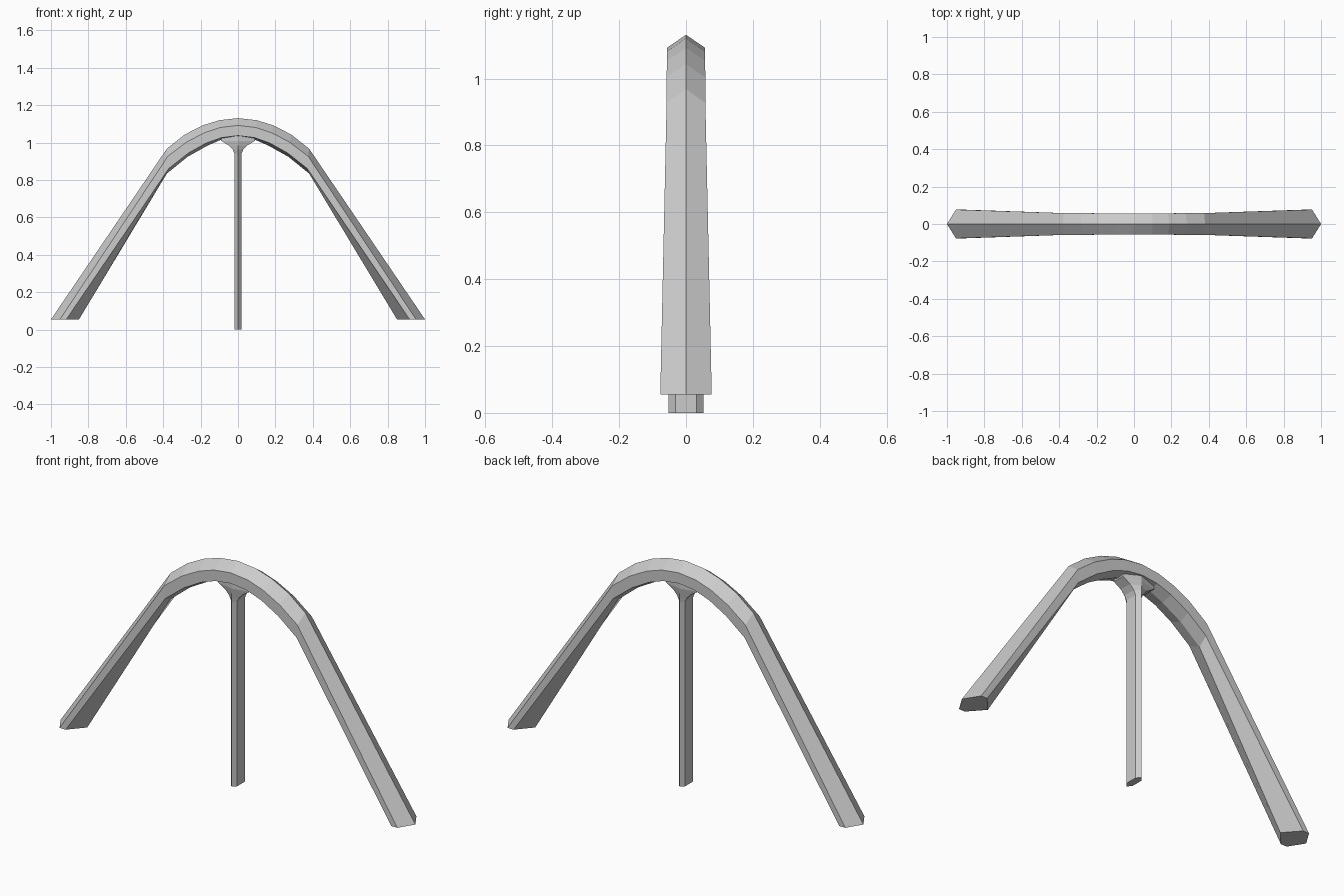
import bpy
import bmesh

if "Cube" in bpy.data.objects:
    bpy.data.objects.remove(bpy.data.objects["Cube"])


def loft(name, rings):
    """Skin matching rings of points and cap both ends."""
    bm = bmesh.new()
    loops = [[bm.verts.new(p) for p in ring] for ring in rings]
    for a, b in zip(loops, loops[1:]):
        n = len(a)
        for i in range(n):
            j = (i + 1) % n
            bm.faces.new((a[i], a[j], b[j], b[i]))
    bm.faces.new(loops[0])
    bm.faces.new(loops[-1])
    bmesh.ops.recalc_face_normals(bm, faces=bm.faces)
    mesh = bpy.data.meshes.new(name)
    bm.to_mesh(mesh)
    bm.free()
    ob = bpy.data.objects.new(name, mesh)
    bpy.context.collection.objects.link(ob)
    return ob


# Arch: six-sided section; outer ridge, outer side, inner side, inner ridge (x, z), half width
half = [
    ((0.00, 1.131), (0.00, 1.092), (0.00, 1.038), (0.00, 1.031), 0.057),
    ((0.10, 1.120), (0.095, 1.081), (0.088, 1.027), (0.085, 1.018), 0.057),
    ((0.19, 1.092), (0.18, 1.053), (0.17, 0.998), (0.165, 0.983), 0.057),
    ((0.285, 1.043), (0.275, 1.003), (0.265, 0.945), (0.27, 0.924), 0.058),
    ((0.38, 0.968), (0.375, 0.927), (0.37, 0.862), (0.38, 0.835), 0.058),
    ((1.00, 0.055), (0.952, 0.055), (0.918, 0.055), (0.85, 0.055), 0.077),
]


def arch_ring(section, side):
    o, a, b, i, w = section
    pts = [(o, 0), (a, w), (b, w), (i, 0), (b, -w), (a, -w)]
    return [(p[0] * side, y, p[1]) for p, y in pts]


loft("arch", [arch_ring(s, -1) for s in reversed(half)] +
     [arch_ring(s, 1) for s in half[1:]])

# Centre post: hexagonal section, flaring into the underside of the arch
post = [(0.0, 0.018), (0.94, 0.018), (0.962, 0.028), (0.985, 0.050),
        (1.01, 0.090), (1.035, 0.090)]
loft("centre_post", [[(0, -0.052, z), (w, -0.032, z), (w, 0.032, z),
                      (0, 0.052, z), (-w, 0.032, z), (-w, -0.032, z)]
                     for z, w in post])
